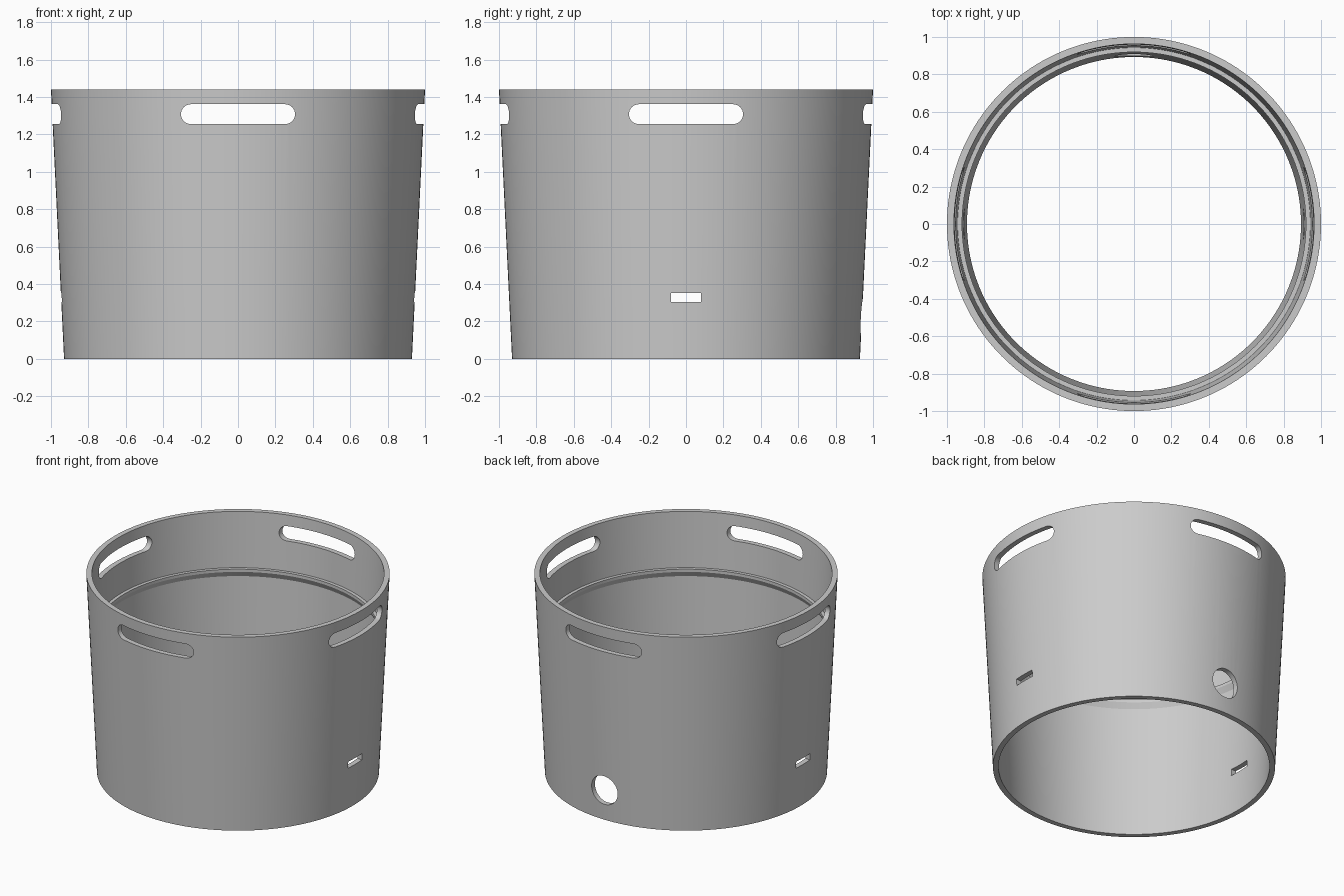
import bpy, bmesh, math
from mathutils import Matrix, Vector

cube = bpy.data.objects.get("Cube")
if cube:
    bpy.data.objects.remove(cube, do_unlink=True)

SEGMENTS = 160

# Single grey material
grey = bpy.data.materials.new("plain grey")
grey.use_nodes = True
colour = (0.6, 0.6, 0.6, 1.0)
grey.diffuse_color = colour
grey.node_tree.nodes["Principled BSDF"].inputs["Base Color"].default_value = colour


def make_object(name, bm):
    bmesh.ops.recalc_face_normals(bm, faces=bm.faces)
    mesh = bpy.data.meshes.new(name)
    bm.to_mesh(mesh)
    bm.free()
    mesh.materials.append(grey)
    obj = bpy.data.objects.new(name, mesh)
    bpy.context.collection.objects.link(obj)
    return obj


def lathe(name, profile):
    """Closed (radius, height) profile turned about the z axis."""
    bm = bmesh.new()
    rings = []
    for i in range(SEGMENTS):
        a = math.tau * i / SEGMENTS
        rings.append([bm.verts.new((r * math.cos(a), r * math.sin(a), z)) for r, z in profile])
    n = len(profile)
    for i in range(SEGMENTS):
        here, there = rings[i], rings[(i + 1) % SEGMENTS]
        for j in range(n):
            k = (j + 1) % n
            bm.faces.new((here[j], there[j], there[k], here[k]))
    return make_object(name, bm)


def rounded_outline(half_straight, radius, steps=16):
    """Stadium outline; a plain circle when the straight part is zero."""
    points = []
    for side in (1, -1):
        for i in range(steps + 1):
            a = -math.pi / 2 + math.pi * i / steps
            points.append((side * (half_straight + radius * math.cos(a)), side * radius * math.sin(a)))
    return points


def cutter(name, outline, height, start, end, turn=0):
    """Outline in the xz plane, pushed along y, then turned about z."""
    bm = bmesh.new()
    base = bm.faces.new([bm.verts.new((x, start, z + height)) for x, z in outline])
    pushed = bmesh.ops.extrude_face_region(bm, geom=[base])["geom"]
    moved = [v for v in pushed if isinstance(v, bmesh.types.BMVert)]
    bmesh.ops.translate(bm, verts=moved, vec=Vector((0, end - start, 0)))
    bmesh.ops.remove_doubles(bm, verts=bm.verts, dist=0.0001)
    bmesh.ops.rotate(bm, verts=bm.verts, matrix=Matrix.Rotation(turn, 3, "Z"))
    obj = make_object(name, bm)
    obj.hide_render = True
    return obj


# Tapered open sleeve with a small ridge inside
sleeve = lathe("tapered_sleeve", [
    (0.93, 0), (1.0, 1.44), (0.963, 1.44),
    (0.943, 1.04), (0.919, 1.04), (0.919, 1.02), (0.94, 0.98), (0.893, 0)])

# Hand holes on four sides, two narrow side slots, one round hole at the back
handle = rounded_outline(0.252, 0.053)
slot = [(-0.08, -0.024), (0.08, -0.024), (0.08, 0.024), (-0.08, 0.024)]
quarter = math.pi / 2
cutters = [
    cutter("handle_cutter_front_back", handle, 1.308, -1.5, 1.5),
    cutter("handle_cutter_sides", handle, 1.308, -1.5, 1.5, quarter),
    cutter("slot_cutter", slot, 0.327, -1.5, 1.5, quarter),
    cutter("round_hole_cutter", rounded_outline(0, 0.105, 24), 0.22, 0.5, 1.5),
]

bpy.ops.object.select_all(action="DESELECT")
bpy.context.view_layer.objects.active = sleeve
sleeve.select_set(True)
for tool in cutters:
    cut = sleeve.modifiers.new(tool.name, "BOOLEAN")
    cut.operation = "DIFFERENCE"
    cut.solver = "EXACT"
    cut.object = tool
    bpy.ops.object.modifier_apply(modifier=cut.name)
    bpy.data.objects.remove(tool, do_unlink=True)

bpy.ops.object.shade_smooth_by_angle(angle=math.radians(25))
